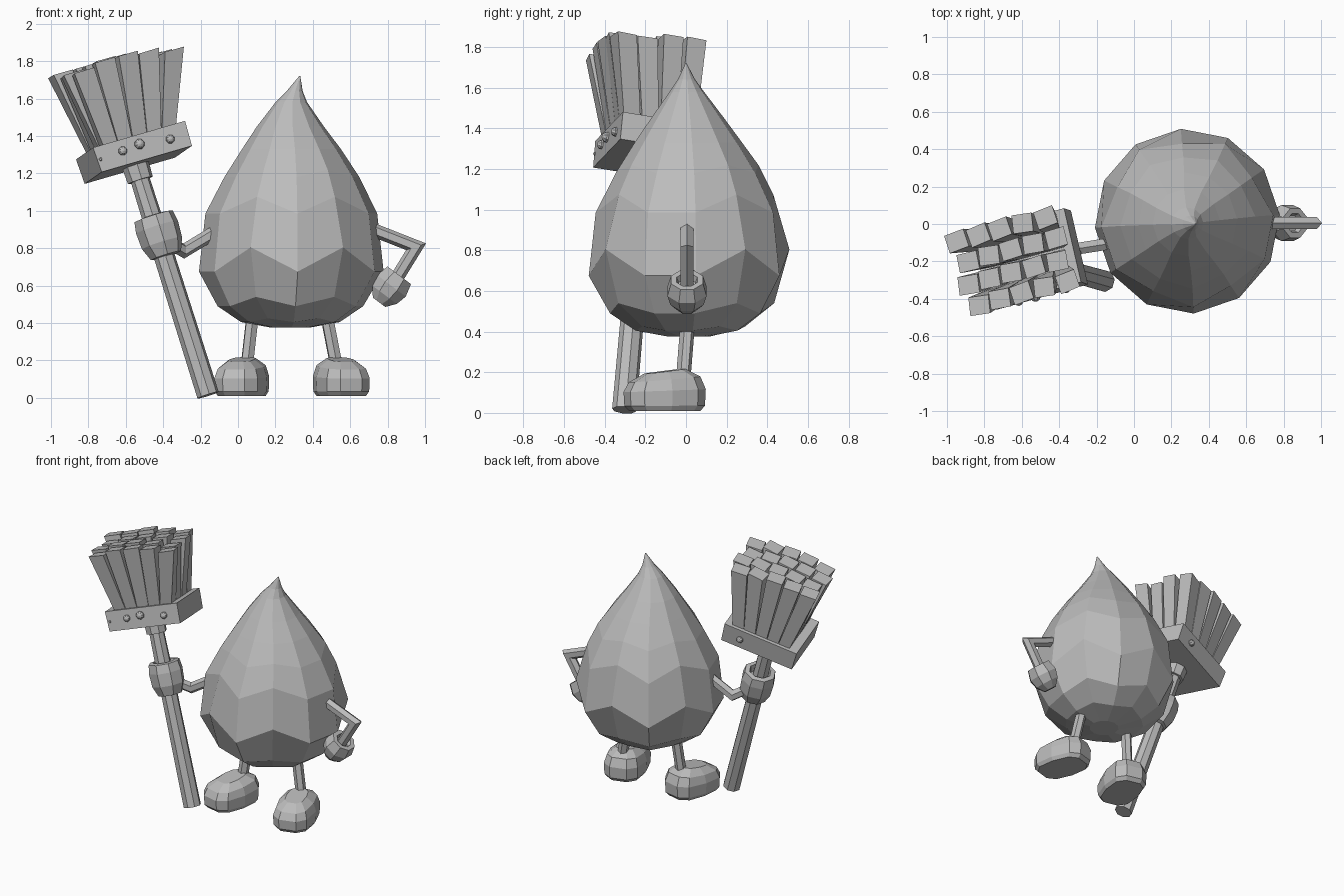
import bpy, bmesh, math, random
from mathutils import Vector, Matrix
from mathutils.geometry import intersect_line_plane

random.seed(4)
cube = bpy.data.objects.get("Cube")
if cube:
    bpy.data.objects.remove(cube)

GREY = (0.5, 0.5, 0.5, 1)
mat = bpy.data.materials.new("plain_grey")
mat.use_nodes = True
mat.diffuse_color = GREY
bsdf = next(n for n in mat.node_tree.nodes if n.type == 'BSDF_PRINCIPLED')
bsdf.inputs["Base Color"].default_value = GREY
bsdf.inputs["Roughness"].default_value = 0.8


def finish(name, bm):
    bmesh.ops.recalc_face_normals(bm, faces=bm.faces[:])
    mesh = bpy.data.meshes.new(name)
    bm.to_mesh(mesh)
    bm.free()
    mesh.materials.append(mat)
    ob = bpy.data.objects.new(name, mesh)
    bpy.context.collection.objects.link(ob)
    return ob


def loft(name, rings):
    """Skin a list of equal-length point rings and cap both ends."""
    bm = bmesh.new()
    loops = [[bm.verts.new(p) for p in ring] for ring in rings]
    n = len(loops[0])
    for a, b in zip(loops, loops[1:]):
        for i in range(n):
            j = (i + 1) % n
            bm.faces.new((a[i], a[j], b[j], b[i]))
    bm.faces.new(loops[0][::-1])
    bm.faces.new(loops[-1])
    return finish(name, bm)


def circle(centre, axis, r, sides):
    q = axis.to_track_quat('Z', 'Y')
    pts = []
    for i in range(sides):
        a = math.tau * (i + 0.5) / sides
        pts.append(centre + q @ Vector((r * math.cos(a), r * math.sin(a), 0)))
    return pts


def lathe(name, start, axis, profile, sides=8):
    """Profile is (distance along axis, radius)."""
    axis = axis.normalized()
    return loft(name, [circle(start + axis * t, axis, r, sides) for t, r in profile])


def tube(name, path, r=0.036, sides=6):
    """Straight tube segments with mitred joints."""
    path = [Vector(p) for p in path]
    dirs = [(b - a).normalized() for a, b in zip(path, path[1:])]
    rings = [circle(path[0], dirs[0], r, sides)]
    for k, d in enumerate(dirs):
        normal = d + dirs[k + 1] if k + 1 < len(dirs) else d
        rings.append([intersect_line_plane(p, p + d, path[k + 1], normal) for p in rings[-1]])
    return loft(name, rings)


# Drop-shaped body: (height, centre x, radius, zigzag) with uneven middle rings
SIDES = 12
profile = [(0.375, 0.28, 0.1, 0), (0.415, 0.28, 0.27, 0.01), (0.515, 0.28, 0.405, 0.025),
           (0.74, 0.285, 0.495, 0.065), (1.03, 0.285, 0.438, 0.045),
           (1.2, 0.288, 0.352, 0.02), (1.33, 0.286, 0.265, 0),
           (1.45, 0.28, 0.18, 0), (1.58, 0.285, 0.085, 0),
           (1.64, 0.303, 0.043, 0), (1.72, 0.33, 0.003, 0)]
rings = []
for z, cx, r, zig in profile:
    cy = 0.015 * min(1, (1.72 - z) * 2)
    slope = 0.5 if z > 0.9 else (-0.6 if z < 0.6 else 0)
    ring = []
    for i in range(SIDES):
        a = math.radians(4) + math.tau * i / SIDES
        dz = -zig if (i > 6) == (i % 2 == 1) else zig
        rad = r - slope * dz
        ring.append((cx + rad * math.cos(a), cy + rad * math.sin(a), z + dz))
    rings.append(ring)
loft("body", rings)

# Legs and rounded feet
for side, hip, ankle, foot_x, turn in (("right", 0.08, 0.045, 0.02, -13),
                                       ("left", 0.47, 0.53, 0.552, 16)):
    tube(side + "_leg", [(hip, 0.01, 0.46), (ankle, -0.015, 0.15)], 0.036)
    spin = Matrix.Rotation(math.radians(turn), 3, 'Z')
    rings = []
    for z, s in ((0.01, 0.87), (0.035, 0.98), (0.11, 1.0), (0.165, 0.87), (0.205, 0.5)):
        ring = []
        for i in range(10):
            a = math.tau * i / 10
            c, d = math.cos(a), math.sin(a)
            x = 0.138 * s * math.copysign(abs(c) ** 0.7, c)
            y = 0.2 * s * math.copysign(abs(d) ** 0.7, d)
            droop = 0.12 * y * (z / 0.2) ** 2
            ring.append(spin @ Vector((x, y, 0)) + Vector((foot_x, -0.105, z + droop)))
        rings.append(ring)
    loft(side + "_foot", rings)

# Left arm bent at the hip, with a cupped hand
tube("left_arm", [(0.68, 0.005, 0.915), (0.952, 0.005, 0.808), (0.83, 0.005, 0.61)])
lathe("left_hand", Vector((0.862, 0.005, 0.655)), Vector((-0.6, 0, -0.8)),
      [(0.03, 0.045), (0, 0.055), (0, 0.085), (0.07, 0.104), (0.13, 0.088), (0.18, 0.045)])

# Broom frame: w runs up the pole, u along the head, v to its back
foot = Vector((-0.157, -0.305, 0.005))
head = Vector((-0.57, -0.19, 1.315))
w = (head - foot).normalized()
u = Vector((math.cos(math.radians(13)), math.sin(math.radians(13)), 0))
u = (u - w * u.dot(w)).normalized()
v = w.cross(u)


def at(a, b, c):
    return head + u * a + v * b + w * c


def rect(a, b, c, ha, hb, twist=0):
    """Rectangle across the broom, centred at (a, b, c) in its frame."""
    ct, st = math.cos(twist), math.sin(twist)
    return [at(a + x * ct - y * st, b + x * st + y * ct, c)
            for x, y in ((-ha, -hb), (ha, -hb), (ha, hb), (-ha, hb))]


length = (head - foot).length
lathe("broom_pole", foot, w, [(0.01, 0.06), (length * 0.65, 0.056), (length, 0.05)])
lathe("broom_collar", at(0, 0, -0.16), w, [(0, 0.07), (0.12, 0.075)])
loft("broom_head", [rect(0.015, 0, -0.077, 0.26, 0.205), rect(0.015, 0, 0.062, 0.265, 0.205)])

# Rivets on the faces of the head
for i, (a, b, c, r) in enumerate(((-0.1, -0.205, 0, 0.024), (0, -0.205, 0.01, 0.028),
                                  (0.17, -0.205, -0.01, 0.024), (0.15, 0.205, -0.01, 0.024),
                                  (-0.23, -0.205, -0.01, 0.009))):
    out = v if b > 0 else -v
    lathe(f"rivet_{i + 1}", at(a, b, c), out,
          [(-0.01, r), (r * 0.35, r), (r * 0.8, r * 0.65), (r, r * 0.2)])

# Fanned bristle bundles
COLS, ROWS = 5, 4
for i in range(COLS):
    for j in range(ROWS):
        s = 2 * i / (COLS - 1) - 1
        t = 2 * j / (ROWS - 1) - 1
        rise = 0.5 - 0.02 * s - 0.03 * s * s + 0.02 * t + random.uniform(-0.01, 0.01)
        stagger = 0.014 * (-1) ** j
        loft(f"bristle_{i + 1}_{j + 1}", [
            rect(0.02 + 0.165 * s, 0.14 * t, 0.04, 0.04, 0.042),
            rect(0.05 + 0.25 * s + stagger, -0.065 + 0.18 * t, rise, 0.056, 0.05,
                 random.uniform(-0.15, 0.15))])

# Right arm reaching to the hand that grips the pole
grip = foot + w * ((0.865 - foot.z) / w.z)
tube("right_arm", [(-0.1, -0.1, 0.9), (-0.29, -0.13, 0.785), grip])
lathe("right_hand", grip + Vector((0.01, 0, 0)), w,
      [(-0.115, 0.05), (-0.11, 0.085), (-0.04, 0.113), (0.05, 0.118),
       (0.11, 0.108), (0.115, 0.075), (0.07, 0.06)])
